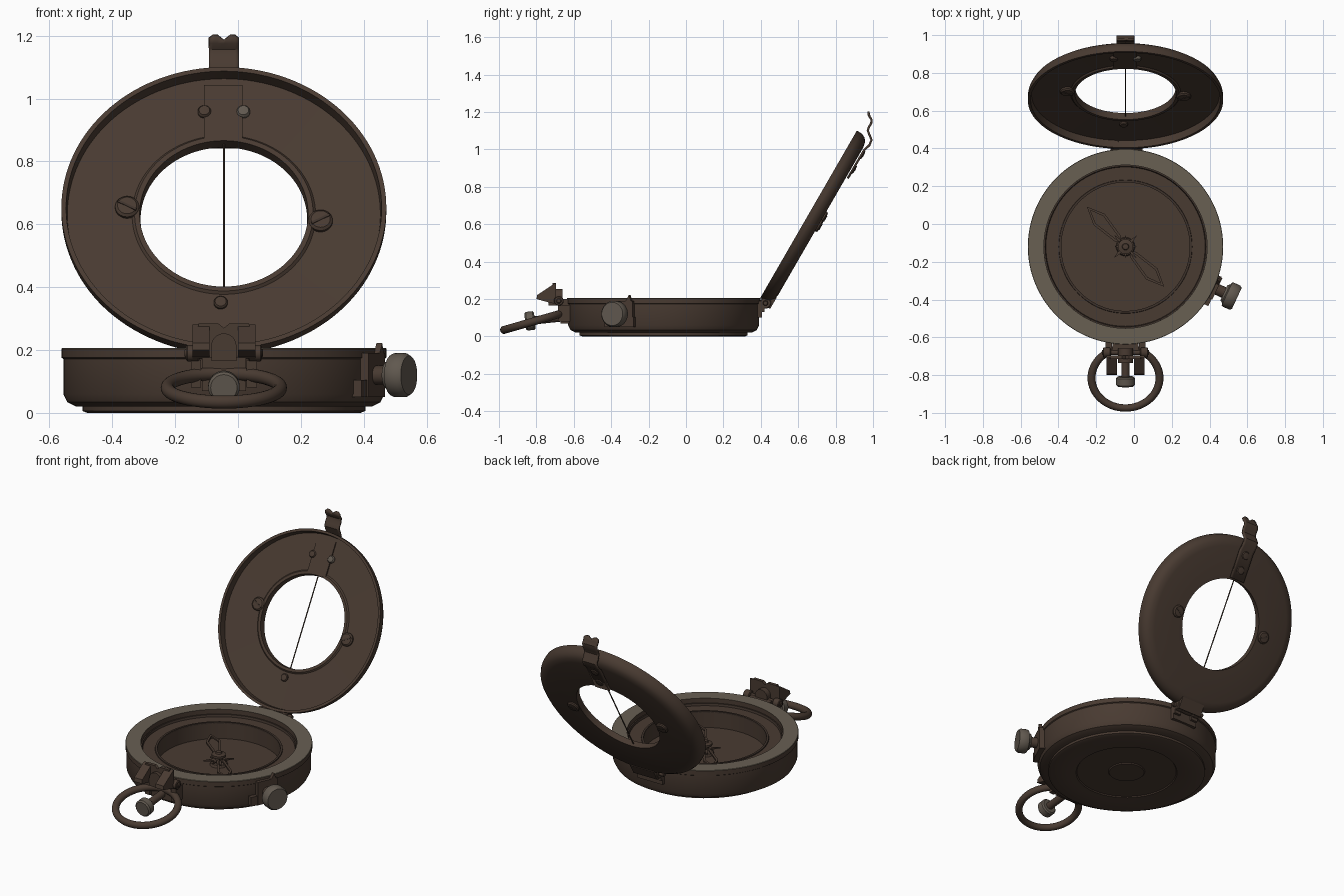
import bpy, bmesh, math
from mathutils import Matrix, Vector

if "Cube" in bpy.data.objects:
    bpy.data.objects.remove(bpy.data.objects["Cube"])

def material(name, rgb):
    m = bpy.data.materials.new(name)
    m.diffuse_color = (*rgb, 1)
    m.use_nodes = True
    m.node_tree.nodes["Principled BSDF"].inputs["Base Color"].default_value = m.diffuse_color
    return m

BROWN = material("dark bronze", (0.066, 0.043, 0.031))
RIM = material("worn brass grey", (0.138, 0.116, 0.086))
KNOB = material("knob grey brown", (0.118, 0.098, 0.078))
DARK = material("deep brown", (0.048, 0.032, 0.024))

CX, CY, R = -0.045, -0.12, 0.517
BODY = Matrix.Translation((CX, CY, 0))
LID = Matrix.Translation((CX, 0.72, 0.615)) @ Matrix.Rotation(math.radians(60), 4, 'X')
SIDE = BODY @ Matrix.Rotation(math.radians(-25), 4, 'Z')     # local x points outwards
WORLD = Matrix.Identity(4)

def finish(name, bm, mats, mx):
    bmesh.ops.remove_doubles(bm, verts=bm.verts, dist=1e-5)
    bmesh.ops.recalc_face_normals(bm, faces=bm.faces)
    me = bpy.data.meshes.new(name)
    bm.to_mesh(me)
    bm.free()
    for m in mats:
        me.materials.append(m)
    ob = bpy.data.objects.new(name, me)
    ob.matrix_world = mx
    bpy.context.collection.objects.link(ob)
    return ob

def revolve(name, prof, mat, mx=WORLD, seg=96, closed=True, top=None):
    """Spin an (r, z) profile round local z; 'top' = (height, material) for upper flat faces."""
    bm = bmesh.new()
    rings = []
    for i in range(seg):
        a = 2 * math.pi * i / seg
        rings.append([bm.verts.new((r * math.cos(a), r * math.sin(a), z)) for r, z in prof])
    n = len(prof)
    for i in range(seg):
        A, B = rings[i], rings[(i + 1) % seg]
        for j in range(n if closed else n - 1):
            k = (j + 1) % n
            if prof[j][0] == 0 and prof[k][0] == 0:
                continue
            f = bm.faces.new((A[j], B[j], B[k], A[k]))
            if top and min(prof[j][1], prof[k][1]) >= top[0]:
                f.material_index = 1
    return finish(name, bm, [mat] + ([top[1]] if top else []), mx)

def along(p0, p1):
    """Matrix whose z runs from p0 to p1, with the length."""
    p0, p1 = Vector(p0), Vector(p1)
    d = p1 - p0
    return Matrix.Translation(p0) @ d.to_track_quat('Z', 'Y').to_matrix().to_4x4(), d.length

def rod(name, p0, p1, r, mat=BROWN, mx=WORLD, bev=0.004, seg=32):
    m, L = along(p0, p1)
    b = min(bev, r * 0.4, L * 0.4)
    return revolve(name, [(0, 0), (r - b, 0), (r, b), (r, L - b), (r - b, L), (0, L)], mat, mx @ m, seg, False)

def prism(name, pts, axis, lo, hi, mat=BROWN, mx=WORLD):
    """Extrude a 2D outline along an axis (0 x, 1 y, 2 z)."""
    bm = bmesh.new()
    def at(p, h):
        c = list(p)
        c.insert(axis, h)
        return bm.verts.new(c)
    a, b = [at(p, lo) for p in pts], [at(p, hi) for p in pts]
    bm.faces.new(a)
    bm.faces.new(b)
    for i in range(len(pts)):
        k = (i + 1) % len(pts)
        bm.faces.new((a[i], a[k], b[k], b[i]))
    return finish(name, bm, [mat], mx)

def box(name, lo, hi, mat=BROWN, mx=WORLD):
    return prism(name, [(lo[0], lo[1]), (hi[0], lo[1]), (hi[0], hi[1]), (lo[0], hi[1])], 2, lo[2], hi[2], mat, mx)

def screw(name, x, y, z, r, h, mx, slot=None, mat=BROWN):
    """Domed screw; a slotted one is two half domes with a gap between."""
    m = mx @ Matrix.Translation((x, y, z))
    revolve(name, [(0, 0), (r, 0), (r, h * 0.5), (r * 0.8, h * 0.85), (0, h)], mat, m, 32, False)
    if slot is not None:
        s = abs(h) + 0.001
        lo, hi = (0, s) if h > 0 else (-s, 0)
        box(name + "_slot", (-r * 0.85, -0.004, lo), (r * 0.85, 0.004, hi), DARK,
            m @ Matrix.Rotation(slot, 4, 'Z'))

# --- case ---
revolve("case_body", [(0, 0.012), (0.47, 0.02), (0.498, 0.034), (0.511, 0.06), (0.511, 0.172),
                      (R, 0.176), (R, 0.204), (0.515, 0.206), (0.432, 0.206), (0.432, 0.165),
                      (0.34, 0.165), (0.34, 0.07), (0, 0.07)],
        BROWN, BODY, 128, False, top=(0.2, RIM))
revolve("base_plate", [(0, 0.004), (0.1, 0.004), (0.105, 0.01), (0.285, 0.01), (0.29, 0.004),
                       (0.34, 0.0), (0.435, 0.0), (0.45, 0.006), (0.45, 0.025), (0, 0.025)], BROWN, BODY, 96, False)
revolve("dial_ring", [(0.34, 0.16), (0.355, 0.16), (0.352, 0.17), (0.34, 0.17)], DARK, BODY)
revolve("glass_seat", [(0.42, 0.16), (0.432, 0.16), (0.432, 0.178), (0.425, 0.178)], DARK, BODY)

# --- compass needle, star and pivot ---
revolve("pivot", [(0, 0.07), (0.05, 0.07), (0.045, 0.085), (0.022, 0.09), (0.022, 0.12), (0.04, 0.122),
                  (0.04, 0.135), (0.018, 0.14), (0.015, 0.15), (0, 0.152)], BROWN, BODY, 32, False)
for i in range(8):
    L = 0.085 if i % 2 == 0 else 0.06
    prism("star_point", [(0, -0.018), (L, 0), (0, 0.018)], 2, 0.095, 0.103, BROWN,
          BODY @ Matrix.Rotation(math.radians(45 * i + 44), 4, 'Z'))
for ang in (134, 314):
    m = BODY @ Matrix.Rotation(math.radians(ang), 4, 'Z')
    for s in (1, -1):
        pts = [(0.03, 0), (0.06, 0.022 * s), (0.2, 0.042 * s), (0.295, 0),
               (0.268, 0), (0.198, 0.028 * s), (0.07, 0.01 * s)]
        prism("needle_half", pts, 2, 0.112, 0.122, BROWN, m)

# --- lid with window ---
revolve("lid", [(0.265, 0.0), (0.455, 0.0), (0.485, 0.006), (0.505, 0.02), (0.515, 0.04), (R, 0.05),
                (R, 0.075), (0.502, 0.075), (0.498, 0.034), (0.292, 0.03), (0.284, 0.038), (0.268, 0.038)],
        BROWN, LID, 128)
rod("sight_wire", (0, -0.275, 0.018), (0, 0.275, 0.018), 0.0035, BROWN, LID, seg=8)
box("lid_inner_plate", (-0.063, 0.27, 0.028), (0.06, 0.472, 0.04), BROWN, LID)
for s in (-1, 1):
    screw("window_screw", 0.308 * s, -0.025 * s, 0.03, 0.038, 0.02, LID, slot=0.5 * s)
    screw("window_screw_back", 0.308 * s, -0.025 * s, 0.002, 0.036, -0.018, LID, slot=0.5 * s)
    screw("plate_screw", 0.062 * s, 0.375, 0.032, 0.021, 0.018, LID, mat=KNOB if s > 0 else BROWN)
screw("wire_screw", -0.01, -0.325, 0.03, 0.022, 0.016, LID)

# --- wavy lid clip with notched tip ---
path = [(0.865, 0.845), (0.953, 0.997), (0.98, 1.022), (0.992, 1.05), (0.982, 1.075), (0.972, 1.1),
        (0.978, 1.12), (0.99, 1.138), (0.992, 1.158), (0.98, 1.178), (0.975, 1.202)]
cols = [(-0.048, -0.01), (-0.036, 0), (-0.02, 0), (0, -0.016), (0.02, 0), (0.036, 0), (0.048, -0.01)]
bm = bmesh.new()
grid = [[bm.verts.new((CX + x, y, z + (dz if i == len(path) - 1 else 0))) for x, dz in cols]
        for i, (y, z) in enumerate(path)]
for a, b in zip(grid, grid[1:]):
    for j in range(len(cols) - 1):
        bm.faces.new((a[j], a[j + 1], b[j + 1], b[j]))
clip = finish("lid_clip", bm, [BROWN], WORLD)
mod = clip.modifiers.new("thickness", 'SOLIDIFY')
mod.thickness = 0.012
mod.offset = 0
for v in (0.33, 0.42):
    screw("clip_screw", 0, v, -0.006, 0.026, -0.018, LID)

# --- hinge ---
rod("hinge_pin", (-0.155, 0.425, 0.178), (0.07, 0.425, 0.178), 0.014)
for x0, x1 in ((-0.125, -0.08), (0.0, 0.045)):
    rod("case_knuckle", (x0, 0.425, 0.178), (x1, 0.425, 0.178), 0.03)
    box("case_hinge_lug", (x0, 0.37, 0.13), (x1, 0.42, 0.19))
rod("lid_knuckle", (-0.075, 0.425, 0.178), (-0.005, 0.425, 0.178), 0.028)
box("lid_hinge_lug", (-0.075, -0.54, 0.0), (0.085, -0.47, 0.03), BROWN, LID)
box("hinge_leaf", (-0.125, 0.37, 0.1), (0.045, 0.405, 0.16))

# --- front bracket, sighting block and carrying ring ---
box("front_mount", (-0.115, -0.67, 0.07), (0.025, -0.61, 0.2))
for s in (-1, 1):
    x = sorted((CX + 0.072 * s, CX + 0.105 * s))
    box("ring_lug", (x[0], -0.685, 0.08), (x[1], -0.61, 0.168))
    x = sorted((CX + 0.078 * s, CX + 0.12 * s))
    rod("sight_knuckle", (x[0], -0.68, 0.19), (x[1], -0.68, 0.19), 0.026)
    x = sorted((CX + 0.045 * s, CX + 0.1 * s))
    prism("sight_cheek", [(-0.8, 0.2), (-0.795, 0.222), (-0.705, 0.282), (-0.695, 0.282),
                          (-0.695, 0.175), (-0.72, 0.178)], 0, x[0], x[1])
rod("sight_pin", (CX - 0.125, -0.68, 0.19), (CX + 0.125, -0.68, 0.19), 0.014)
prism("sight_plate", [(CX - 0.1, 0.175), (CX + 0.1, 0.175), (CX + 0.08, 0.285), (CX + 0.018, 0.285),
                      (CX, 0.27), (CX - 0.018, 0.285), (CX - 0.08, 0.285)], 1, -0.715, -0.695)
arch = [(CX + 0.04 * math.cos(t * math.pi / 12), 0.213 + 0.04 * math.sin(t * math.pi / 12)) for t in range(13)]
prism("sight_arch", arch + [(CX - 0.04, 0.165), (CX + 0.04, 0.165)], 1, -0.735, -0.66)
TUBE = [(0.18 + 0.021 * math.cos(t * math.pi / 8), 0.021 * math.sin(t * math.pi / 8)) for t in range(16)]
revolve("carrying_ring", TUBE, BROWN, Matrix.Translation((CX, -0.815, 0.08))
        @ Matrix.Rotation(math.radians(16), 4, 'X') @ Matrix.Diagonal((1, 0.92, 1, 1)), 64)
rod("front_stem", (CX, -0.63, 0.105), (CX, -0.82, 0.085), 0.022)
rod("front_knob", (CX, -0.808, 0.086), (CX, -0.86, 0.08), 0.05, KNOB, bev=0.008)

# --- side clamp and knob ---
box("clamp_plate", (0.46, -0.1, 0.05), (0.53, 0.07, 0.105), BROWN, SIDE)
box("clamp_block", (0.49, -0.06, 0.05), (0.535, 0.065, 0.19), BROWN, SIDE)
prism("clamp_spike", [(0.02, 0.18), (0.06, 0.18), (0.045, 0.222)], 0, 0.515, 0.535, BROWN, SIDE)
rod("side_stem", (0.5, 0, 0.12), (0.6, 0, 0.12), 0.03, BROWN, SIDE)
m, L = along((0.575, 0, 0.12), (0.65, 0, 0.12))
revolve("side_knob", [(0, 0), (0.045, 0), (0.052, 0.012), (0.066, 0.018), (0.07, 0.026), (0.07, 0.062),
                      (0.062, L), (0, L)], KNOB, SIDE @ m, 48, False)

# --- smooth shading with sharp edges kept ---
for ob in bpy.context.scene.objects:
    ob.select_set(True)
    bpy.context.view_layer.objects.active = ob
bpy.ops.object.shade_smooth_by_angle(angle=math.radians(32))
